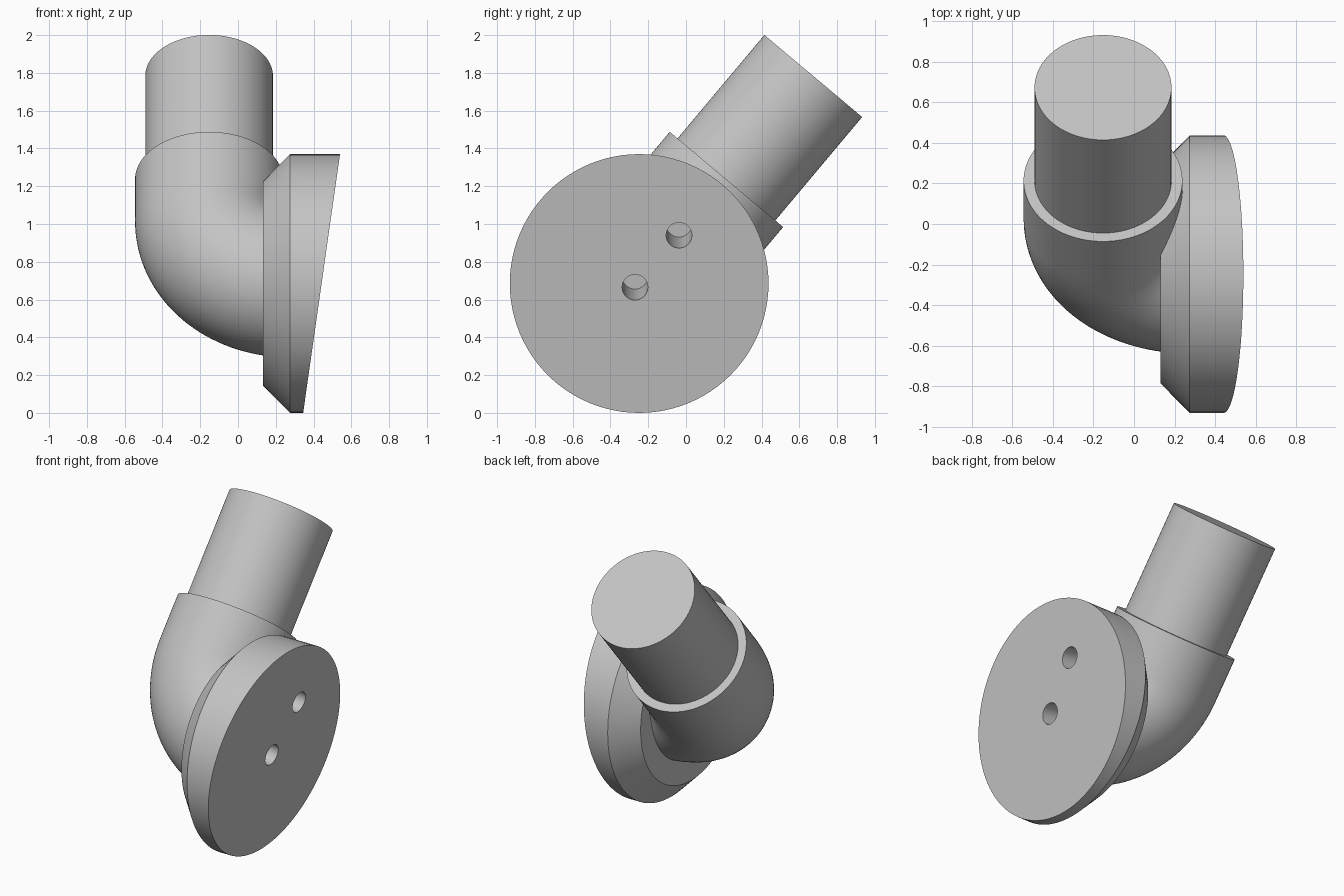
import bpy, bmesh
from math import sin, cos, pi, radians
from mathutils import Vector

if "Cube" in bpy.data.objects:
    bpy.data.objects.remove(bpy.data.objects["Cube"])

SEG = 96
X = Vector((1, 0, 0))
UP = Vector((0, sin(radians(40)), cos(radians(40))))   # direction of the upper pipe
SIDE = X.cross(UP)
CENTRE = Vector((0, -0.248, 0.685))                    # flange axis
PIPE_X, BEND = -0.153, 0.43
SLOPE = 0.1423                                         # tilt of the mounting face

grey = bpy.data.materials.new("light_grey")
grey.use_nodes = True
colour = (0.55, 0.55, 0.55, 1)
grey.diffuse_color = colour
grey.node_tree.nodes["Principled BSDF"].inputs["Base Color"].default_value = colour


def ring(p, u, v, r, n=SEG):
    return [p + r * (cos(2 * pi * i / n) * u + sin(2 * pi * i / n) * v) for i in range(n)]


def loft(name, rings):
    """Closed solid skinned through a list of rings."""
    bm = bmesh.new()
    loops = [[bm.verts.new(p) for p in pts] for pts in rings]
    for a, b in zip(loops, loops[1:]):
        for i in range(len(a)):
            j = (i + 1) % len(a)
            bm.faces.new((a[i], a[j], b[j], b[i]))
    bm.faces.new(loops[0])
    bm.faces.new(loops[-1])
    bmesh.ops.recalc_face_normals(bm, faces=bm.faces)
    mesh = bpy.data.meshes.new(name)
    bm.to_mesh(mesh)
    bm.free()
    mesh.materials.append(grey)
    obj = bpy.data.objects.new(name, mesh)
    bpy.context.collection.objects.link(obj)
    return obj


def activate(obj):
    bpy.ops.object.select_all(action='DESELECT')
    obj.select_set(True)
    bpy.context.view_layer.objects.active = obj


def boolean(obj, tool, operation):
    mod = obj.modifiers.new(operation.title(), 'BOOLEAN')
    mod.operation, mod.object, mod.solver = operation, tool, 'EXACT'
    activate(obj)
    bpy.ops.object.modifier_apply(modifier=mod.name)
    bpy.data.objects.remove(tool)


# Flange: chamfered disc with a tilted mounting face
Y, Z = Vector((0, 1, 0)), Vector((0, 0, 1))
disc = [ring(CENTRE + x * X, Y, Z, r) for x, r in ((0.132, 0.54), (0.275, 0.685), (0.275, 0.685))]
for p in disc[-1]:
    p.x = 0.345 + SLOPE * p.z
body = loft("flange_and_elbow", disc)

# Elbow: quarter bend followed by a straight collar
pivot = CENTRE + (PIPE_X + BEND) * X + BEND * UP
bend = []
for i in range(33):
    t = pi / 2 * i / 32
    out = -sin(t) * X - cos(t) * UP
    bend.append(ring(pivot + BEND * out, out, SIDE, 0.392))
bend.append(ring(CENTRE + PIPE_X * X + 0.719 * UP, -X, SIDE, 0.392))
boolean(body, loft("elbow", bend), 'UNION')

# Two blind holes square to the mounting face
normal = Vector((1, 0, -SLOPE)).normalized()
across = Y.cross(normal)
for y, z in ((-0.27, 0.665), (-0.037, 0.94)):
    mouth = Vector((0.345 + SLOPE * z, y, z))
    drill = loft("drill", [ring(mouth + d * normal, Y, across, 0.068, 48) for d in (0.1, -0.41)])
    boolean(body, drill, 'DIFFERENCE')

# Upper pipe, seated inside the collar
axis = CENTRE + PIPE_X * X
pipe = loft("upper_pipe", [ring(axis + s * UP, X, SIDE, 0.338) for s in (0.65, 1.434)])

for obj in (body, pipe):
    activate(obj)
    bpy.ops.object.shade_smooth_by_angle(angle=radians(30))
